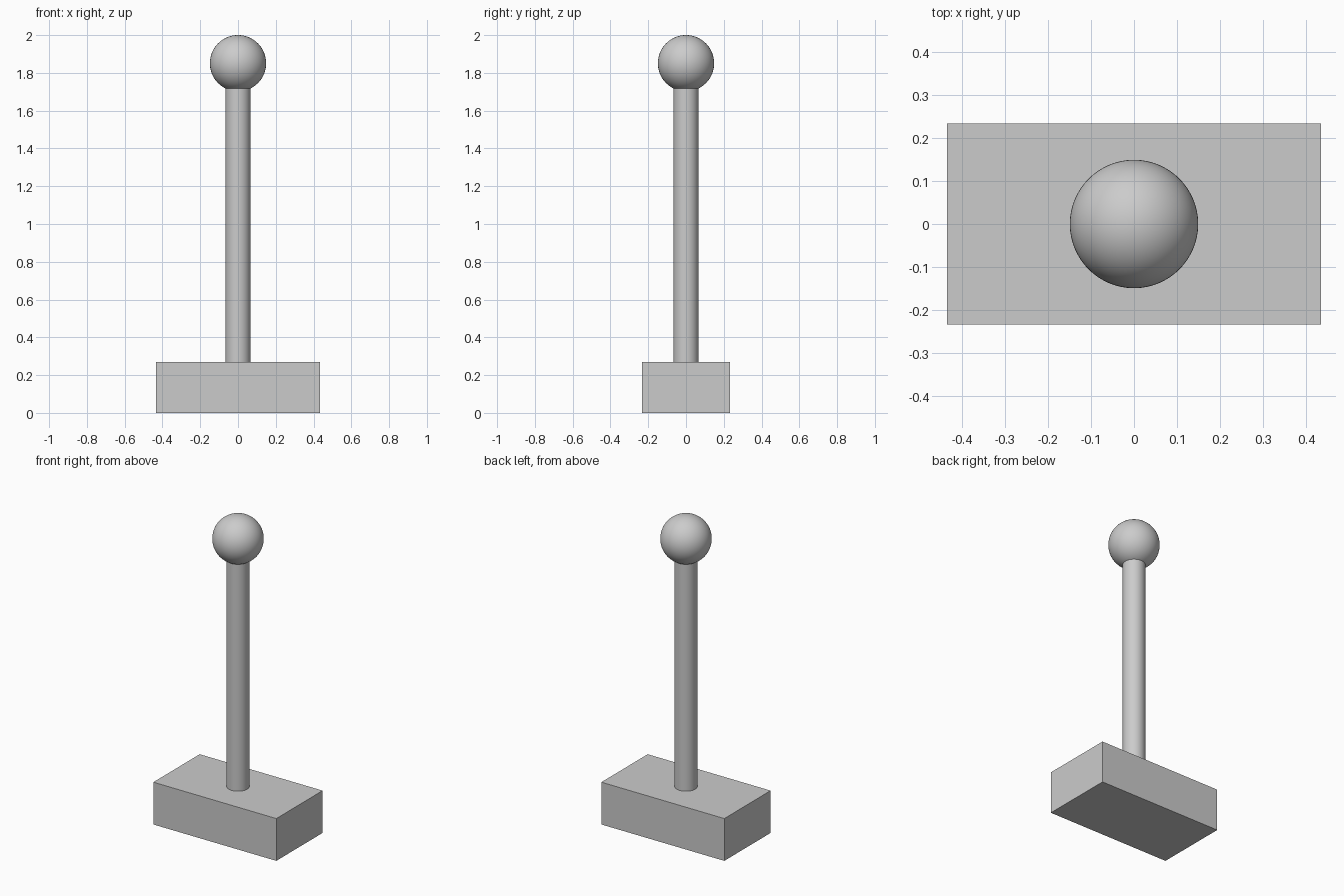
import bpy
import math

if "Cube" in bpy.data.objects:
    bpy.data.objects.remove(bpy.data.objects["Cube"])

BASE_TOP = 0.27
BALL_R = 0.149
BALL_Z = 2.0 - BALL_R
ROD_TOP = 1.717


def smooth(name):
    obj = bpy.context.object
    obj.name = name
    bpy.ops.object.shade_smooth_by_angle(angle=math.radians(35))


# Rectangular block base
bpy.ops.mesh.primitive_cube_add(size=1, location=(0, 0, BASE_TOP / 2))
base = bpy.context.object
base.name = "base"
base.scale = (0.868, 0.467, BASE_TOP)
bpy.ops.object.transform_apply(location=False, rotation=False, scale=True)

# Upright round rod, from the base up to the ball
bpy.ops.mesh.primitive_cylinder_add(
    vertices=64, radius=0.066, depth=ROD_TOP - BASE_TOP,
    location=(0, 0, (ROD_TOP + BASE_TOP) / 2))
smooth("rod")

# Ball knob on top
bpy.ops.mesh.primitive_uv_sphere_add(
    segments=64, ring_count=32, radius=BALL_R, location=(0, 0, BALL_Z))
smooth("ball_knob")
